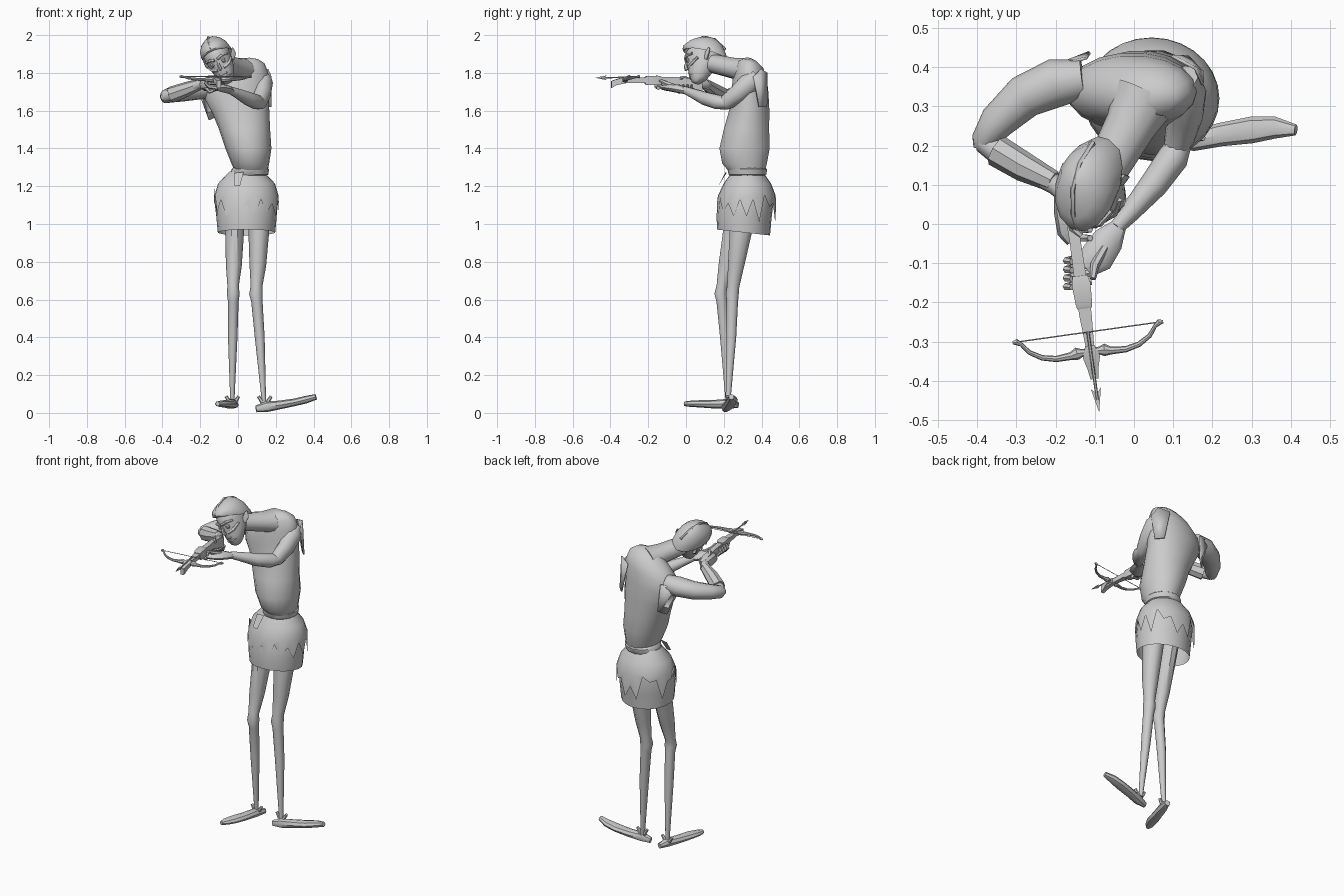
import bpy, random
from math import sin, cos, pi, radians
from mathutils import Vector, Matrix

random.seed(4)
UP, FWD = Vector((0, 0, 1)), Vector((0, 1, 0))


def mesh(name, verts, faces, M=None, angle=40):
    me = bpy.data.meshes.new(name)
    me.from_pydata([(M @ Vector(v)) if M else v for v in verts], [], faces)
    ob = bpy.data.objects.new(name, me)
    bpy.context.collection.objects.link(ob)
    bpy.ops.object.select_all(action='DESELECT')
    ob.select_set(True)
    bpy.context.view_layer.objects.active = ob
    bpy.ops.object.shade_smooth_by_angle(angle=radians(angle))
    return ob


def skin(name, rings, caps=(True, True), M=None, angle=40):
    n = len(rings[0])
    verts = [v for r in rings for v in r]
    faces = [(a * n + i, a * n + (i + 1) % n, (a + 1) * n + (i + 1) % n, (a + 1) * n + i)
             for a in range(len(rings) - 1) for i in range(n)]
    if caps[0]:
        faces.append(tuple(range(n))[::-1])
    if caps[1]:
        faces.append(tuple(range(len(verts) - n, len(verts))))
    return mesh(name, verts, faces, M, angle)


def loft(name, rows, n=16, caps=(True, True), M=None, jag=None):
    """Stack of ellipses: cx, cy, cz, rx, ry, slope in x, slope in y."""
    rings = []
    for k, (cx, cy, cz, rx, ry, tx, ty) in enumerate(rows):
        ring = []
        for i in range(n):
            x, y = rx * cos(2 * pi * i / n), ry * sin(2 * pi * i / n)
            dz = jag[i % len(jag)] if jag and k == 0 else 0
            ring.append(Vector((cx + x, cy + y, cz + tx * x + ty * y + dz)))
        rings.append(ring)
    return skin(name, rings, caps, M)


def tube(name, rows, n=8, ref=UP, M=None):
    """Limb along a path: x, y, z, side radius, up radius."""
    P = [Vector(r[:3]) for r in rows]
    rings = []
    for k, r in enumerate(rows):
        d = (P[min(k + 1, len(P) - 1)] - P[max(k - 1, 0)]).normalized()
        s = d.cross(ref).normalized()
        u = s.cross(d)
        rings.append([P[k] + s * r[3] * cos(2 * pi * i / n) + u * r[-1] * sin(2 * pi * i / n)
                      for i in range(n)])
    return skin(name, rings, M=M)


# torso
loft("torso", [
    (.07, .32, 1.285, .088, .10, 0, 0), (.065, .31, 1.32, .10, .12, 0, 0),
    (.055, .31, 1.40, .122, .135, 0, 0), (.035, .32, 1.50, .135, .122, 0, 0),
    (.015, .335, 1.60, .15, .108, .1, 0), (-.005, .338, 1.69, .168, .10, .2, 0),
    (-.005, .338, 1.76, .165, .092, .25, 0), (.015, .335, 1.82, .125, .075, .25, 0),
    (.03, .325, 1.858, .075, .05, .2, 0), (.03, .325, 1.875, .03, .02, .2, 0)], 18)
tube("neck", [(.03, .33, 1.81, .085, .07), (-.01, .25, 1.825, .065, .055), (-.07, .14, 1.85, .055, .05)], 12)
# vest armhole flaps
for nm, pts in (("left_vest_flap", [(.10, .432, 1.80), (.16, .40, 1.82), (.178, .36, 1.78),
                                    (.178, .39, 1.62), (.14, .43, 1.62)]),
                ("right_vest_flap", [(-.12, .42, 1.73), (-.20, .40, 1.73), (-.19, .36, 1.66),
                                     (-.15, .40, 1.55), (-.11, .435, 1.57)])):
    f = mesh(nm, pts, [(0, 1, 2, 3, 4)])
    f.modifiers.new("thick", 'SOLIDIFY').thickness = .008

# waist band and skirt layers
loft("waist_band", [(.05, .325, 1.25, .092, .085, 0, 0), (.06, .325, 1.262, .10, .10, 0, 0),
                    (.065, .325, 1.29, .10, .105, 0, 0), (.065, .325, 1.30, .09, .09, 0, 0)])
mesh("belt_tail", [(-.02, .215, 1.27), (.03, .21, 1.275), (.01, .17, 1.20), (-.02, .172, 1.205)], [(0, 1, 2, 3)])
loft("underskirt", [(.045, .305, .955, .152, .14, 0, -.11), (.045, .307, 1.04, .16, .146, 0, -.05),
                    (.045, .32, 1.13, .162, .145, 0, 0), (.045, .325, 1.21, .145, .12, 0, 0),
                    (.045, .325, 1.275, .085, .075, 0, 0)], 20, (False, True))
hem = [random.choice((-.05, -.02, .0, .03, .06)) + (.04 if i % 2 else -.03) for i in range(28)]
loft("ragged_overskirt", [(.045, .32, 1.09, .173, .156, 0, 0), (.045, .322, 1.15, .17, .153, 0, 0),
                          (.045, .325, 1.215, .15, .125, 0, 0), (.045, .325, 1.278, .09, .08, 0, 0)],
     28, (False, False), jag=hem)

# legs
tube("right_leg", [(-.02, .29, 1.12, .055, .065), (-.018, .255, .96, .05, .062), (-.022, .215, .78, .042, .045),
                   (-.026, .19, .67, .03, .03), (-.025, .183, .63, .034, .034), (-.025, .19, .59, .028, .03),
                   (-.028, .205, .4, .025, .026), (-.03, .222, .06, .011, .013)], 10, FWD)
tube("left_leg", [(.105, .31, 1.12, .06, .065), (.11, .29, .96, .055, .062), (.105, .265, .78, .044, .045),
                  (.098, .25, .67, .031, .034), (.095, .245, .63, .036, .036), (.10, .245, .59, .03, .032),
                  (.115, .24, .4, .026, .027), (.138, .222, .05, .011, .013)], 10, FWD)
# long feet with ankle studs
tube("left_foot", [(.095, .205, .021, .014, .018), (.15, .212, .032, .026, .028), (.22, .228, .042, .03, .023),
                   (.30, .24, .056, .034, .02), (.36, .246, .07, .028, .02), (.413, .24, .085, .014, .015)], 8)
tube("right_foot", [(-.012, .275, .042, .016, .016), (-.03, .22, .048, .026, .026), (-.055, .14, .046, .03, .022),
                    (-.078, .07, .048, .034, .019), (-.098, .02, .048, .026, .016), (-.108, -.008, .048, .012, .012)], 8)
for side, x, y in (("left", .142, .22), ("right", -.03, .225)):
    for sx in (-1, 1):
        tube(side + "_ankle_stud", [(x + sx * .012, y, .055, .012, .012), (x + sx * .034, y, .088, .008, .008)], 6, FWD)

# arms
tube("right_upper_arm", [(-.13, .37, 1.72, .05, .05), (-.20, .36, 1.715, .062, .055), (-.28, .325, 1.70, .056, .05),
                         (-.35, .26, 1.685, .046, .042), (-.385, .21, 1.675, .032, .036), (-.39, .19, 1.675, .02, .02)], 12)
tube("right_forearm", [(-.385, .21, 1.675, .028, .032), (-.35, .185, 1.685, .032, .032),
                       (-.20, .10, 1.74, .026, .026), (-.18, .075, 1.742, .02, .022)], 10)
tube("right_cuff", [(-.35, .187, 1.685, .041, .044), (-.28, .145, 1.71, .038, .04), (-.205, .108, 1.738, .028, .03)], 8)
tube("left_upper_arm", [(.12, .37, 1.775, .045, .05), (.135, .335, 1.745, .05, .056), (.13, .275, 1.69, .046, .05),
                        (.115, .215, 1.645, .038, .042), (.10, .175, 1.635, .026, .03)], 12)
tube("left_forearm", [(.122, .215, 1.64, .028, .03), (.10, .17, 1.645, .04, .04), (.05, .10, 1.665, .036, .036),
                      (-.01, .03, 1.695, .026, .025), (-.045, -.01, 1.71, .019, .02)], 10)
# hands and curled fingers
tube("left_palm", [(-.035, 0, 1.705, .018, .018), (-.065, -.04, 1.715, .04, .022),
                   (-.095, -.085, 1.722, .044, .02), (-.125, -.11, 1.722, .03, .016)], 8)
tube("right_palm", [(-.185, .08, 1.742, .02, .022), (-.178, .03, 1.738, .026, .032),
                    (-.168, -.02, 1.738, .028, .03), (-.155, -.045, 1.738, .018, .02)], 8)
for i in range(4):
    y = -.09 - .022 * i
    tube("left_finger", [(-.11, y + .01, 1.72, .011, .011), (-.155, y, 1.728, .011, .011),
                         (-.172, y - .004, 1.745, .01, .01), (-.158, y - .006, 1.768, .008, .008)], 6, FWD)
    y = .03 - .022 * i
    tube("right_finger", [(-.172, y, 1.725, .011, .011), (-.15, y, 1.70, .011, .011),
                          (-.122, y, 1.712, .01, .01), (-.112, y, 1.735, .008, .008)], 6, FWD)
tube("left_thumb", [(-.075, -.06, 1.73, .012, .012), (-.10, -.105, 1.745, .012, .012), (-.105, -.14, 1.762, .008, .008)], 6)
tube("right_thumb", [(-.175, .03, 1.755, .012, .012), (-.155, -.01, 1.775, .011, .011), (-.135, -.03, 1.772, .008, .008)], 6)

# head, leaning on the stock
H = (Matrix.Translation((-.10, .10, 1.872)) @ Matrix.Rotation(radians(-10), 4, 'Z')
     @ Matrix.Rotation(radians(-25), 4, 'Y') @ Matrix.Rotation(radians(14), 4, 'X'))
loft("head", [(0, -.055, -.128, .018, .018, 0, 0), (0, -.05, -.112, .038, .042, 0, 0),
              (0, -.028, -.065, .056, .072, 0, 0), (0, -.008, -.03, .066, .09, 0, 0),
              (0, -.005, .02, .07, .098, 0, 0), (0, 0, .06, .07, .09, 0, 0), (0, 0, .10, .045, .06, 0, 0)], 14, M=H)
loft("hood", [(0, .008, .018, .08, .112, 0, -.5), (0, .006, .035, .083, .114, 0, -.42),
              (0, .005, .075, .075, .103, 0, -.25), (0, .005, .105, .054, .075, 0, -.12),
              (0, .005, .122, .026, .04, 0, 0), (0, .005, .126, .006, .01, 0, 0)], 14, (False, True), M=H)
tube("hood_ridge", [(0, -.10, .085, .008, .008), (0, -.055, .116, .01, .008), (0, .01, .127, .01, .007),
                    (0, .07, .10, .01, .008), (0, .115, .03, .008, .008)], 6, Vector((1, 0, 0)), M=H)
for sx in (-1, 1):
    loft("eye", [(sx * .03, -.082, z, r, r, 0, 0) for z, r in
                 ((-.012, .006), (-.004, .014), (.006, .014), (.014, .006))], 8, M=H)
    tube("brow", [(sx * .008, -.102, .022, .008, .008), (sx * .035, -.09, .028, .01, .01), (sx * .062, -.055, .02, .007, .007)], 6, M=H)
    tube("cheekbone", [(sx * .018, -.092, -.036, .009, .009), (sx * .045, -.07, -.03, .012, .012), (sx * .066, -.03, -.012, .008, .008)], 6, M=H)
    tube("ear", [(sx * .06, .01, -.03, .008, .014), (sx * .08, .025, -.005, .006, .018), (sx * .086, .04, .018, .003, .006)], 6, M=H)
tube("nose", [(0, -.095, .015, .007, .007), (0, -.108, -.02, .01, .01), (0, -.104, -.038, .012, .008)], 6, Vector((1, 0, 0)), M=H)
for z in (-.066, -.086):
    tube("lip", [(-.034, -.072, z, .004, .006), (-.016, -.094, z, .006, .007), (.016, -.094, z, .006, .007), (.034, -.072, z, .004, .006)], 6, M=H)

# crossbow in its own frame, pointing to -y
X = Matrix.Translation((-.11, -.33, 1.765)) @ Matrix.Rotation(radians(8), 4, 'Z')


def bar(name, rows):
    """Square-section bar along y: y, half width, bottom, top."""
    return skin(name, [[(-w, y, a), (w, y, a), (w, y, b), (-w, y, b)] for y, w, a, b in rows], M=X, angle=20)


bar("stock", [(.42, .012, -.062, -.01), (.38, .017, -.06, .005), (.29, .014, -.032, .012),
              (.19, .016, -.02, .012), (.10, .016, -.018, .01), (.02, .011, -.018, .006),
              (-.04, .014, -.03, .0), (-.066, .01, -.045, -.008)])
bar("fore_grip", [(.20, .019, -.028, .016), (.18, .024, -.03, .02), (.125, .021, -.028, .018), (.115, .018, -.024, .014)])
bar("nose_block", [(.02, .012, -.012, .012), (-.01, .022, -.014, .01), (-.062, .008, -.036, -.006)])
bar("trigger", [(.27, .004, -.06, -.02), (.26, .004, -.06, -.02)])
for sx in (-1, 1):
    tube("bow_limb", [(sx * x, y, z, r, r) for x, y, z, r in (
        (0, .004, 0, .010), (.022, .004, 0, .010), (.035, .004, 0, .016), (.052, 0, 0, .010), (.09, -.002, 0, .008),
        (.125, .006, .003, .007), (.155, .024, .008, .006), (.172, .046, .014, .005), (.184, .055, .016, .008), (.194, .054, .016, .004))], 8, M=X)
tube("bowstring", [(-.184, .055, .016, .0018), (.184, .055, .016, .0018)], 5, M=X)
tube("bolt_shaft", [(0, .055, .014, .004), (0, -.12, .008, .004)], 6, M=X)
for k in range(2):
    R = X @ Matrix.Translation((0, 0, .009)) @ Matrix.Rotation(pi / 2 * k, 4, 'Y')
    mesh("bolt_head", [(0, -.152, 0), (.013, -.09, 0), (0, -.105, 0), (-.013, -.09, 0)], [(0, 1, 2), (0, 2, 3)], R)
